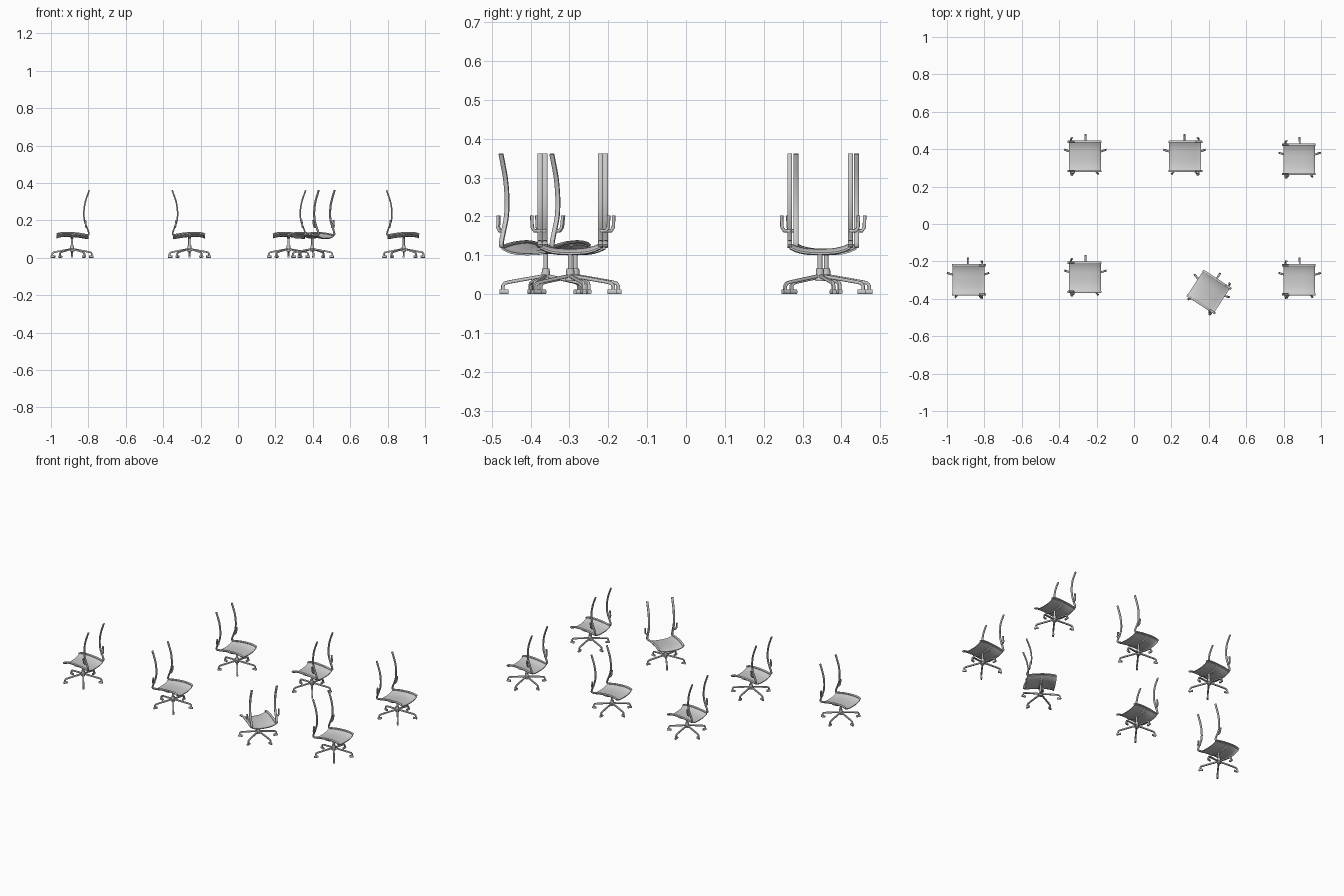
import bpy, bmesh, math
from mathutils import Vector, Matrix

if "Cube" in bpy.data.objects:
    bpy.data.objects.remove(bpy.data.objects["Cube"])


def sweep(bm, pts, side, w, h, n=10):
    """Rounded-rectangle section (w along side, h across) swept along pts."""
    pts = [Vector(p) for p in pts]
    side = Vector(side)
    rings = []
    for i, p in enumerate(pts):
        a = (p - pts[i - 1]).normalized() if i else Vector()
        b = (pts[i + 1] - p).normalized() if i < len(pts) - 1 else Vector()
        up = side.cross((a + b).normalized())
        ring = []
        for k in range(n):
            t = 2 * math.pi * (k + .5) / n
            c, s = math.cos(t), math.sin(t)
            c = math.copysign(abs(c) ** .6, c)
            s = math.copysign(abs(s) ** .6, s)
            ring.append(bm.verts.new(p + side * c * w / 2 + up * s * h / 2))
        rings.append(ring)
    for r, q in zip(rings, rings[1:]):
        for k in range(n):
            bm.faces.new((r[k], r[(k + 1) % n], q[(k + 1) % n], q[k]))
    bm.faces.new(rings[0][::-1])
    bm.faces.new(rings[-1])


def smooth_path(pts, sub=4):
    """Catmull-Rom refinement of a few guide points."""
    p = [Vector(q) for q in pts]
    p = [2 * p[0] - p[1]] + p + [2 * p[-1] - p[-2]]
    out = []
    for i in range(1, len(p) - 2):
        a, b, c, d = p[i - 1:i + 3]
        for k in range(sub):
            t = k / sub
            out.append(.5 * (2 * b + (c - a) * t + (2 * a - 5 * b + 4 * c - d) * t * t
                             + (3 * b - a - 3 * c + d) * t ** 3))
    return out + [p[-2]]


def cylinder(bm, r1, r2, z0, z1):
    bmesh.ops.create_cone(bm, cap_ends=True, segments=16, radius1=r1, radius2=r2,
                          depth=z1 - z0, matrix=Matrix.Translation((0, 0, (z0 + z1) / 2)))


SEAT = [(-.083, 0, .125), (-.07, 0, .131), (-.03, 0, .135), (.03, 0, .131), (.072, 0, .124), (.088, 0, .123)]
BACK = [(.089, 0, .135), (.078, 0, .165), (.066, 0, .2), (.063, 0, .245), (.071, 0, .3), (.092, 0, .361)]


# side frames: seat rail bending up into the back upright
def frames(bm):
    path = smooth_path(SEAT + BACK, 3)
    for s in (-1, 1):
        sweep(bm, [p + Vector((0, s * .078, 0)) for p in path], (0, 1, 0), .013, .008)


# small hooked brackets on the uprights
def brackets(bm):
    for s in (-1, 1):
        sweep(bm, [(.076, s * .076, .163), (.076, s * .092, .163), (.074, s * .098, .172),
                   (.070, s * .099, .202)], (1, 0, 0), .010, .009)


# thin sagging seat panel
def seat(bm):
    path = smooth_path(SEAT, 3)
    n = 10
    layers = []
    for dz in (0, -.005):
        layers.append([[bm.verts.new((p.x, .078 * v, p.z - .003 + dz - .015 * (1 - abs(v) ** 3)))
                        for v in (2 * j / n - 1 for j in range(n + 1))] for p in path])
    top, bot = layers
    m = len(path) - 1
    for i in range(m):
        for j in range(n):
            for g in layers:
                bm.faces.new((g[i][j], g[i + 1][j], g[i + 1][j + 1], g[i][j + 1]))
        for j in (0, n):
            bm.faces.new((top[i][j], top[i + 1][j], bot[i + 1][j], bot[i][j]))
    for i in (0, m):
        for j in range(n):
            bm.faces.new((top[i][j], top[i][j + 1], bot[i][j + 1], bot[i][j]))


# bowed cross bar carrying the seat
def cross_bar(bm):
    sweep(bm, [(0, -.078, .126), (0, -.045, .108), (0, 0, .106), (0, .045, .108), (0, .078, .126)],
          (1, 0, 0), .016, .007)


def post(bm):
    cylinder(bm, .006, .006, .06, .108)
    cylinder(bm, .012, .010, .034, .066)


# five-armed base with feet
def star_base(bm):
    for k in range(5):
        a = math.radians(90 + 72 * k)
        d = Vector((math.cos(a), math.sin(a), 0))
        side = Vector((-d.y, d.x, 0))
        arm = [(.004, .047), (.05, .039), (.095, .031), (.106, .028), (.111, .021), (.111, .006)]
        sweep(bm, [d * r + Vector((0, 0, z)) for r, z in arm], side, .010, .009)
        sweep(bm, [d * r + Vector((0, 0, .006)) for r in (.096, .119)], side, .011, .012)


PARTS = {"side_frames": frames, "brackets": brackets, "seat": seat,
         "cross_bar": cross_bar, "post": post, "star_base": star_base}

# x, y, mirrored, turn
CHAIRS = [(-.887, -.298, 1, 0), (-.26, -.285, -1, 0), (.397, -.361, 1, -33), (.886, -.298, -1, 0),
          (-.26, .361, -1, 0), (.27, .361, 1, 0), (.886, .345, -1, 0)]

for i, (x, y, mirror, turn) in enumerate(CHAIRS):
    place = (Matrix.Translation((x, y, 0)) @ Matrix.Rotation(math.radians(turn), 4, 'Z')
             @ Matrix.Diagonal((mirror, 1, 1, 1)))
    for name, build in PARTS.items():
        bm = bmesh.new()
        build(bm)
        bm.transform(place)
        bmesh.ops.recalc_face_normals(bm, faces=bm.faces)
        label = f"chair_{i + 1}_{name}"
        me = bpy.data.meshes.new(label)
        bm.to_mesh(me)
        bm.free()
        ob = bpy.data.objects.new(label, me)
        bpy.context.collection.objects.link(ob)
        bpy.ops.object.select_all(action='DESELECT')
        ob.select_set(True)
        bpy.context.view_layer.objects.active = ob
        bpy.ops.object.shade_smooth_by_angle(angle=math.radians(40))
